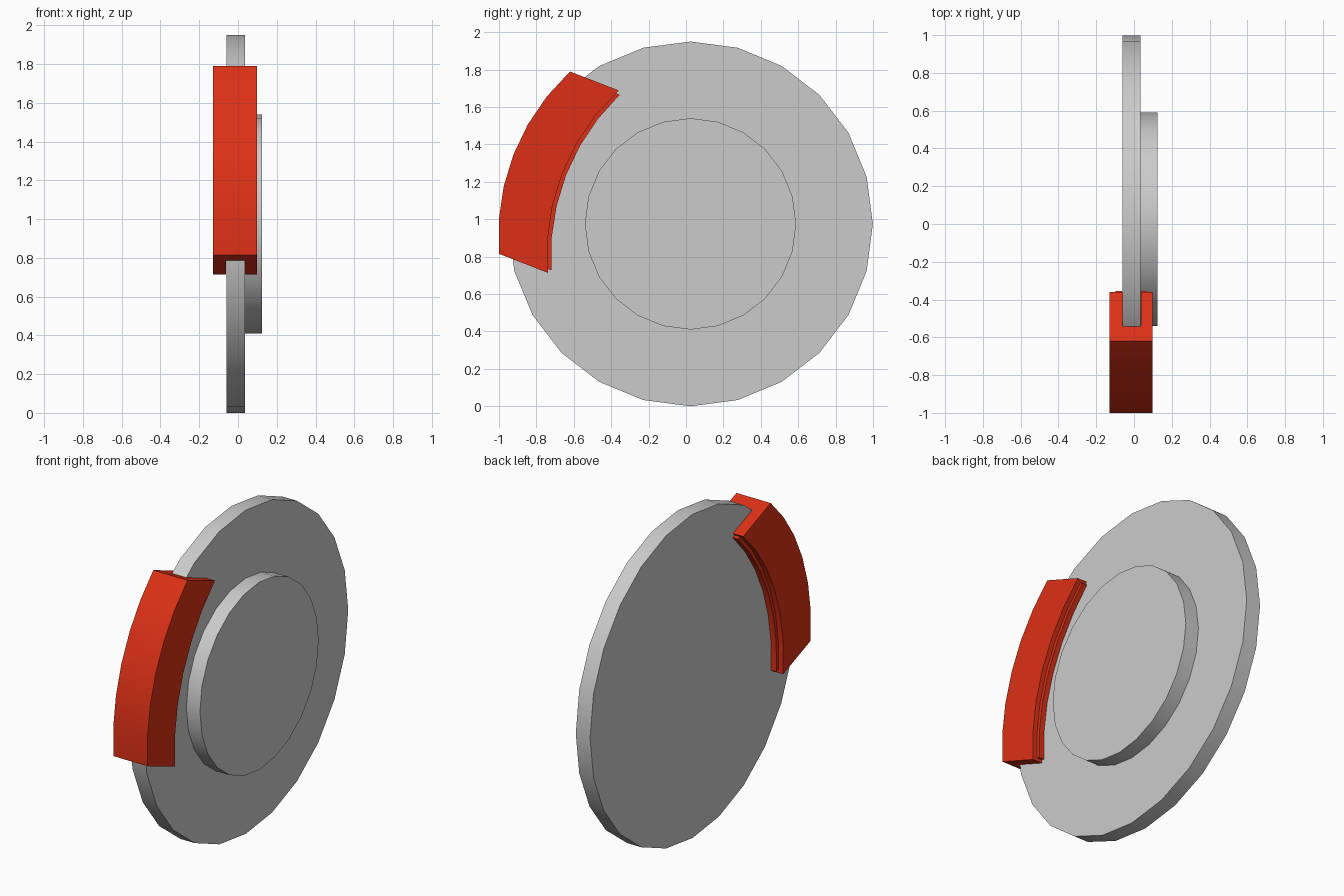
import bpy, bmesh
from math import sin, cos, radians, pi
from mathutils import Vector

if "Cube" in bpy.data.objects:
    bpy.data.objects.remove(bpy.data.objects["Cube"])

red = bpy.data.materials.new("caliper_red")
red.diffuse_color = (0.72, 0.03, 0.008, 1)
red.use_nodes = True
red.node_tree.nodes["Principled BSDF"].inputs["Base Color"].default_value = red.diffuse_color


def finish(obj, material=None):
    if material:
        obj.data.materials.append(material)
    bpy.ops.object.select_all(action='DESELECT')
    obj.select_set(True)
    bpy.context.view_layer.objects.active = obj
    bpy.ops.object.shade_smooth_by_angle(angle=radians(30))


def wheel(name, radius, x0, x1):
    """24-sided cylinder along x."""
    bpy.ops.mesh.primitive_cylinder_add(
        vertices=24, radius=radius, depth=x1 - x0,
        location=((x0 + x1) / 2, 0.024, 0.975), rotation=(0, pi / 2, 0))
    obj = bpy.context.object
    obj.name = name
    finish(obj)


# Arc followed by the caliper and pads, in the y-z plane
MID = Vector((0, -0.81, 1.3025))
ALONG = Vector((0, 0.363, 0.932))
INWARD = Vector((0, 0.932, -0.363))
R, HALF, SEGMENTS = 1.193, radians(26), 6


def sweep(name, profile, span=1.0):
    """Sweep an (x, inward depth) profile along the arc."""
    bm = bmesh.new()
    rings = []
    for i in range(SEGMENTS + 1):
        t = HALF * span * (2 * i / SEGMENTS - 1)
        p = MID + ALONG * (R * sin(t)) + INWARD * (R * (cos(HALF) - cos(t)))
        rings.append([bm.verts.new(p + INWARD * d + Vector((x, 0, 0)))
                      for x, d in profile])
    n = len(profile)
    for a, b in zip(rings, rings[1:]):
        for j in range(n):
            k = (j + 1) % n
            bm.faces.new((a[j], a[k], b[k], b[j]))
    bm.faces.new(rings[0])
    bm.faces.new(rings[-1])
    bmesh.ops.recalc_face_normals(bm, faces=bm.faces)
    mesh = bpy.data.meshes.new(name)
    bm.to_mesh(mesh)
    bm.free()
    obj = bpy.data.objects.new(name, mesh)
    bpy.context.collection.objects.link(obj)
    finish(obj, red)


# Brake disc and hub
wheel("brake_disc", 0.975, -0.06, 0.035)
wheel("hub", 0.565, 0.035, 0.125)

# C-shaped caliper straddling the disc rim
sweep("caliper", [(-0.13, 0), (0.098, 0), (0.098, 0.28), (0.037, 0.28),
                  (0.037, 0.09), (-0.062, 0.09), (-0.062, 0.28), (-0.13, 0.28)])

# Brake pads peeking out beyond the caliper jaws
for side, x0, x1 in (("inner", -0.098, -0.063), ("outer", 0.038, 0.07)):
    sweep(side + "_pad", [(x0, 0.12), (x1, 0.12), (x1, 0.302), (x0, 0.302)], 0.96)
